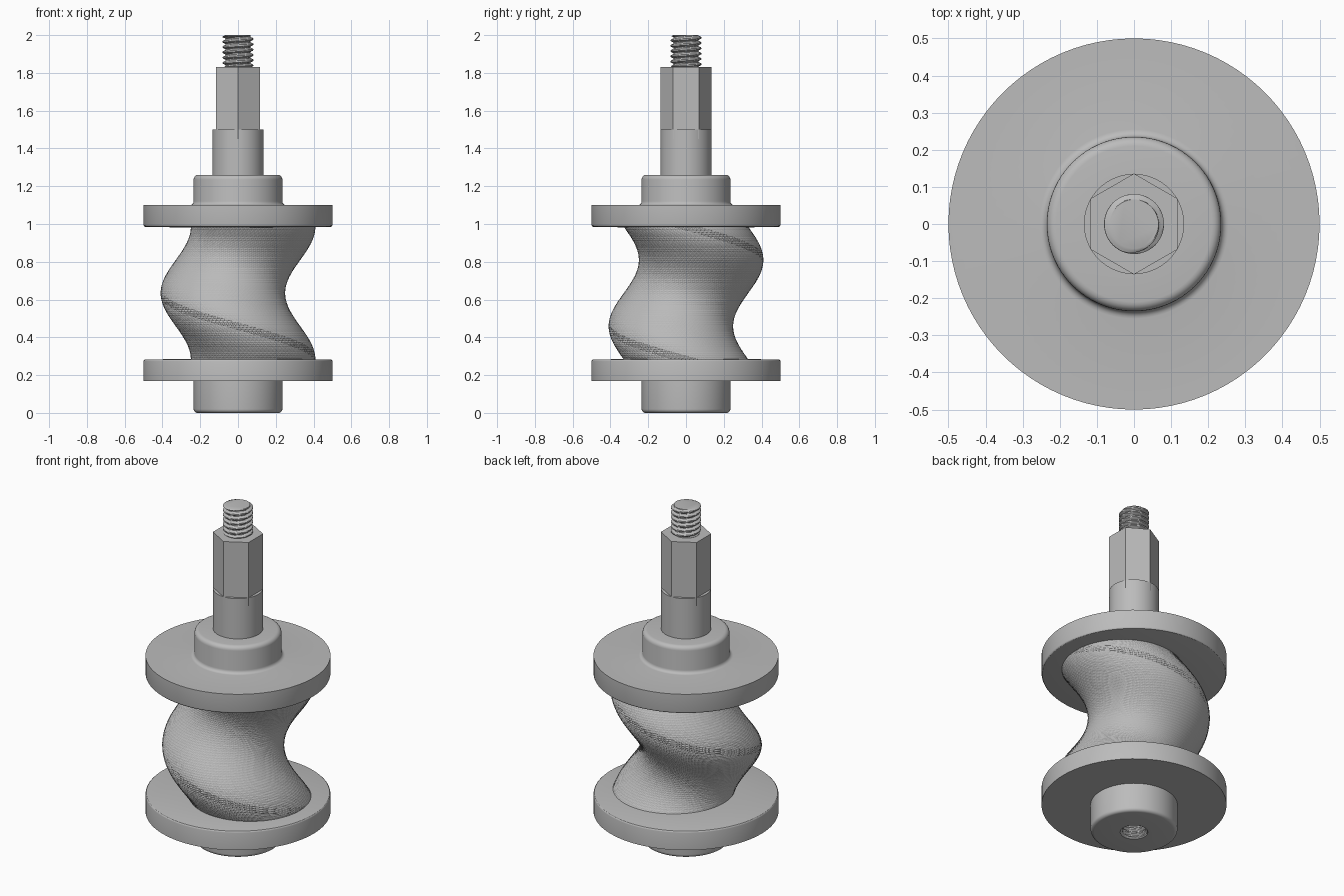
import bpy, bmesh, math
from math import pi, tau, sin, cos, radians

if "Cube" in bpy.data.objects:
    bpy.data.objects.remove(bpy.data.objects["Cube"])

steel = bpy.data.materials.new("grey steel")
steel.use_nodes = True
GREY = (0.5, 0.5, 0.5, 1)
steel.diffuse_color = GREY
steel.node_tree.nodes["Principled BSDF"].inputs["Base Color"].default_value = GREY


def finish(name, bm, angle=30):
    bmesh.ops.recalc_face_normals(bm, faces=bm.faces)
    mesh = bpy.data.meshes.new(name)
    bm.to_mesh(mesh)
    bm.free()
    mesh.materials.append(steel)
    ob = bpy.data.objects.new(name, mesh)
    bpy.context.collection.objects.link(ob)
    bpy.ops.object.select_all(action='DESELECT')
    ob.select_set(True)
    bpy.context.view_layer.objects.active = ob
    if angle:
        bpy.ops.object.shade_smooth_by_angle(angle=radians(angle))
    return ob


def stack(name, point, rows, segs, caps=(True, True), angle=30, diagonals=False):
    """Skin a stack of rings; point(row, seg) gives each position."""
    bm = bmesh.new()
    rings = [[bm.verts.new(point(i, j)) for j in range(segs)] for i in range(rows)]
    for a, b in zip(rings, rings[1:]):
        for j in range(segs):
            k = (j + 1) % segs
            if diagonals:
                bm.faces.new((a[j], a[k], b[j]))
                bm.faces.new((a[k], b[k], b[j]))
            else:
                bm.faces.new((a[j], a[k], b[k], b[j]))
    if caps[0]:
        bm.faces.new(rings[0][::-1])
    if caps[1]:
        bm.faces.new(rings[-1])
    return finish(name, bm, angle)


def lathe(name, profile, segs=96, caps=(True, True), turn=0):
    def point(i, j):
        r, z = profile[i]
        a = tau * j / segs + turn
        return r * cos(a), r * sin(a), z
    return stack(name, point, len(profile), segs, caps)


def arc(r, z, size, start, end, steps=5):
    """Profile points of a fillet around the centre (r, z)."""
    return [(r + size * cos(radians(start + (end - start) * t / steps)),
             z + size * sin(radians(start + (end - start) * t / steps)))
            for t in range(steps + 1)]


def thread(name, root, crest, low, high, pitch, caps):
    """Helical ridge fading out at both ends."""
    rows, segs = int((high - low) / pitch * 10) + 1, 48

    def point(i, j):
        z = low + (high - low) * i / (rows - 1)
        a = tau * j / segs
        phase = ((z - low) / pitch - j / segs) % 1
        ridge = min(1, max(0, 1.6 - abs(phase - 0.5) * 4))
        fade = min(1, (z - low) / 0.01, (high - z) / 0.006)
        r = root + (crest - root) * ridge * max(0, fade)
        return r * cos(a), r * sin(a), z
    return stack(name, point, rows, segs, caps)


# Lower flange and hub with the threaded socket
HOLE = 0.075
lathe("lower_flange_and_hub",
      [(HOLE, 0)] + arc(0.215, 0.02, 0.02, -90, 0) + [(0.235, 0.17), (0.5, 0.17)]
      + arc(0.49, 0.273, 0.01, 0, 90, 3) + [(0.2, 0.286)],
      caps=(False, True))
thread("socket_thread", HOLE, HOLE - 0.012, 0, 0.2, 0.028, (False, True))

# Eccentric body: a round section swept once around the axis
LOW, HIGH, LAYERS, SEGS = 0.283, 0.985, 60, 96


def body_point(i, j):
    t = i / LAYERS
    swing = tau * (1 - t)
    a = tau * j / SEGS - tau * t
    x, y = 0.08 * cos(swing), -0.08 * sin(-swing)
    return x + 0.33 * cos(a), y + 0.33 * sin(a), LOW + (HIGH - LOW) * t


stack("eccentric_body", body_point, LAYERS + 1, SEGS, angle=0, diagonals=True)

# Upper flange and hub with softened shoulders
lathe("upper_flange_and_hub",
      [(0.2, 0.98)] + arc(0.49, 0.995, 0.01, -90, 0, 3) + [(0.5, 1.1)]
      + arc(0.255, 1.12, 0.02, 270, 180) + arc(0.21, 1.235, 0.025, 0, 90) + [(0.1, 1.26)])

# Stem: round shank, hexagonal drive and threaded tip
lathe("round_shank", [(0.135, 1.25), (0.135, 1.5)], 64)
lathe("hex_drive", [(0.136, 1.45), (0.136, 1.83)], 6, turn=pi / 2)
thread("threaded_tip", 0.066, 0.081, 1.825, 2.0, 0.028, (True, True))
